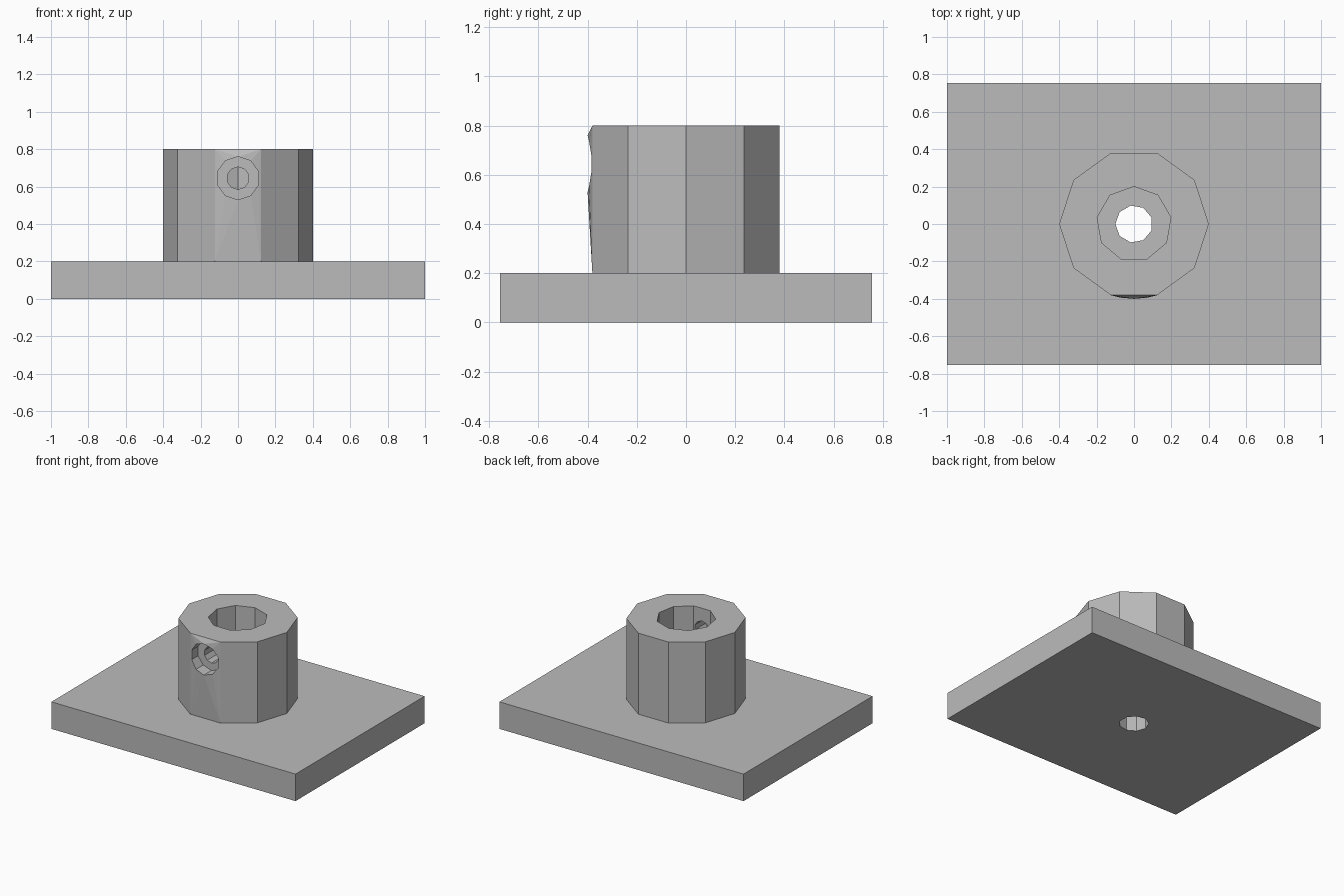
import bpy, bmesh
from math import sin, cos, pi, sqrt, floor, radians
from mathutils import Matrix

cube = bpy.data.objects.get("Cube")
if cube:
    bpy.data.objects.remove(cube, do_unlink=True)

grey = bpy.data.materials.new("plain_grey")
grey.use_nodes = True
color = (0.5, 0.5, 0.5, 1)
grey.diffuse_color = color
grey.node_tree.nodes["Principled BSDF"].inputs["Base Color"].default_value = color


def make_object(name, bm):
    bmesh.ops.recalc_face_normals(bm, faces=bm.faces)
    mesh = bpy.data.meshes.new(name)
    bm.to_mesh(mesh)
    bm.free()
    mesh.materials.append(grey)
    obj = bpy.data.objects.new(name, mesh)
    bpy.context.collection.objects.link(obj)
    return obj


def drill(target, name, sides, radius, length, matrix):
    """Cut a faceted hole with a hidden cylinder."""
    bm = bmesh.new()
    bmesh.ops.create_cone(bm, cap_ends=True, segments=sides, radius1=radius,
                          radius2=radius, depth=length, matrix=matrix)
    cutter = make_object(name, bm)
    cutter.hide_render = True
    mod = target.modifiers.new(name, "BOOLEAN")
    mod.operation = "DIFFERENCE"
    mod.solver = "EXACT"
    mod.object = cutter
    bpy.context.view_layer.objects.active = target
    bpy.ops.object.modifier_apply(modifier=mod.name)
    bpy.data.objects.remove(cutter, do_unlink=True)


# Base plate with a small central hole
bm = bmesh.new()
bmesh.ops.create_cube(bm, size=1, matrix=Matrix.Translation((0, 0, 0.1))
                      @ Matrix.Diagonal((2, 1.51, 0.2, 1)))
plate = make_object("base_plate", bm)
drill(plate, "shaft_hole", 9, 0.1, 1,
      Matrix.Rotation(radians(90), 4, "Z"))

# Ten-sided collar
R, SIDES, BOTTOM, TOP = 0.4, 10, 0.2, 0.8
bm = bmesh.new()
low, high = [[bm.verts.new((R * cos(2 * pi * i / SIDES), R * sin(2 * pi * i / SIDES), z))
              for i in range(SIDES)] for z in (BOTTOM, TOP)]
bm.faces.new(low)
bm.faces.new(high)
FRONT = 7
for i in range(SIDES):
    if i != FRONT:
        j = (i + 1) % SIDES
        bm.faces.new((low[i], low[j], high[j], high[i]))

# Screw recess: its rim bulges out to the full round of the collar
corners = [high[FRONT], low[FRONT], low[FRONT + 1], high[FRONT + 1]]
RIM, HOLE_Z, FLOOR_Y = 0.115, 0.645, -0.31
rim, floor_ring, owner = [], [], []
for k in range(10):
    a = pi / 2 + 2 * pi * k / 10
    x, z = RIM * cos(a), HOLE_Z + RIM * sin(a)
    rim.append(bm.verts.new((x, -sqrt(R * R - x * x), z)))
    floor_ring.append(bm.verts.new((x, FLOOR_Y, z)))
    owner.append(corners[floor(k * 4 / 10 + 0.001)])
for k in range(10):
    n = (k + 1) % 10
    bm.faces.new((rim[k], rim[n], owner[k]))
    if owner[k] != owner[n]:
        bm.faces.new((rim[n], owner[k], owner[n]))
    bm.faces.new((rim[k], rim[n], floor_ring[n], floor_ring[k]))
bm.faces.new(floor_ring)
collar = make_object("collar", bm)

# Wide bore down to the plate, and the cross hole for the screw
drill(collar, "bore", 9, 0.2, 2, Matrix.Translation((0, 0, 0.5))
      @ Matrix.Rotation(radians(-90), 4, "Z") @ Matrix.Rotation(radians(90), 4, "Z"))
drill(collar, "screw_hole", 10, 0.06, 0.35,
      Matrix.Translation((0, -0.225, HOLE_Z)) @ Matrix.Rotation(pi / 2, 4, "X"))
